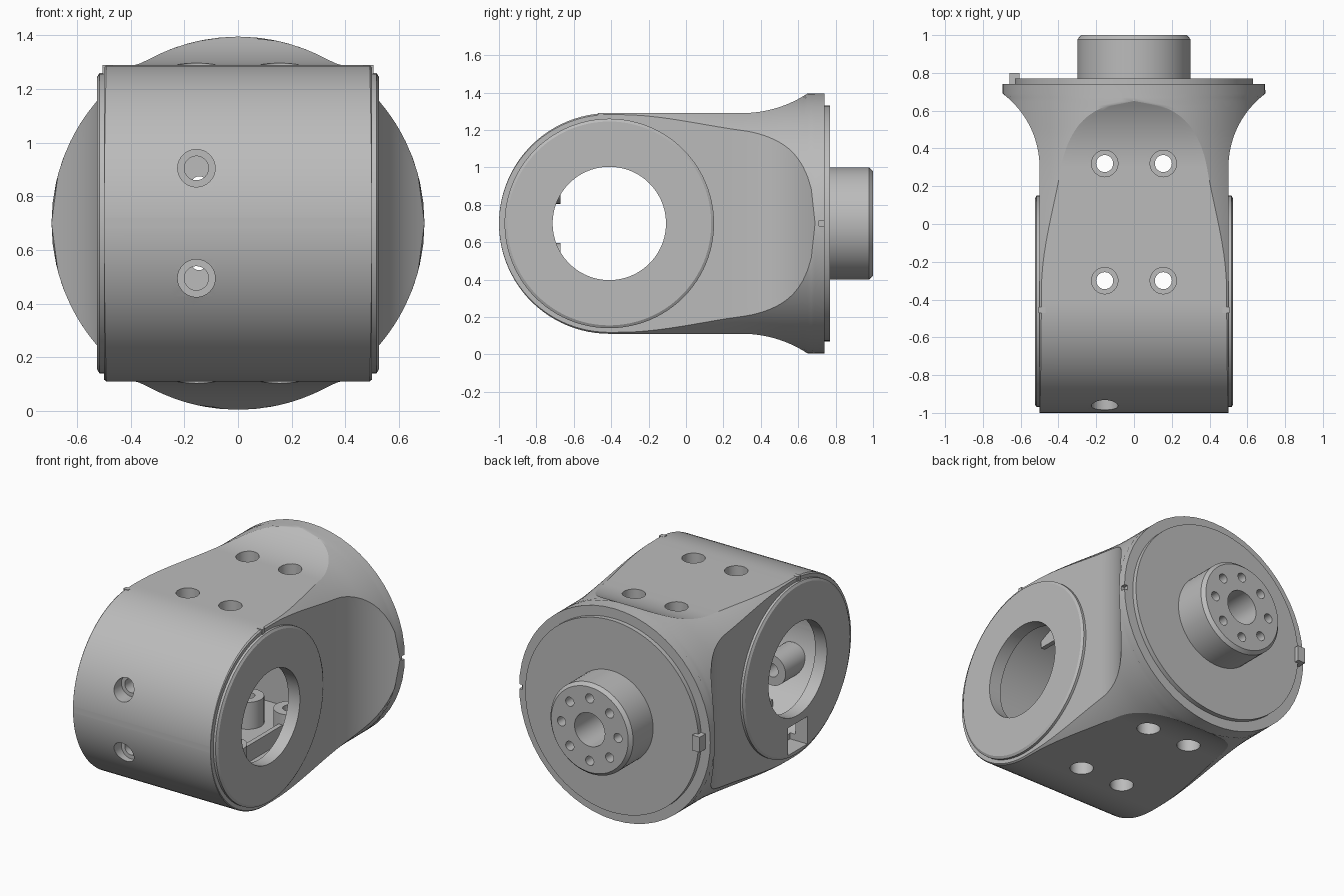
import bpy, bmesh, math

if "Cube" in bpy.data.objects:
    bpy.data.objects.remove(bpy.data.objects["Cube"])

grey = bpy.data.materials.new("cast_grey")
grey.use_nodes = True
GREY = (0.5, 0.5, 0.5, 1)
grey.diffuse_color = GREY
grey.node_tree.nodes["Principled BSDF"].inputs["Base Color"].default_value = GREY

MID = 0.7      # height of the main axis
BORE_Y = -0.41  # centre of the round nose


def make(name, rings):
    """Skin a list of closed rings into a capped solid."""
    bm = bmesh.new()
    loops = [[bm.verts.new(p) for p in ring] for ring in rings]
    n = len(loops[0])
    for a, b in zip(loops, loops[1:]):
        for i in range(n):
            j = (i + 1) % n
            bm.faces.new((a[i], a[j], b[j], b[i]))
    bm.faces.new(loops[0])
    bm.faces.new(loops[-1])
    bmesh.ops.remove_doubles(bm, verts=bm.verts, dist=1e-5)
    bmesh.ops.recalc_face_normals(bm, faces=bm.faces)
    mesh = bpy.data.meshes.new(name)
    bm.to_mesh(mesh)
    bm.free()
    mesh.materials.append(grey)
    ob = bpy.data.objects.new(name, mesh)
    bpy.context.collection.objects.link(ob)
    return ob


def lathe(name, axis, centre, profile, seg=64):
    """Solid of revolution; profile is (position along axis, radius)."""
    k = "xyz".index(axis)
    rings = []
    for t, r in profile:
        ring = []
        for i in range(seg):
            a = math.tau * i / seg
            p = [centre[0] + r * math.cos(a), centre[1] + r * math.sin(a)]
            p.insert(k, t)
            ring.append(p)
        rings.append(ring)
    return make(name, rings)


def box(name, lo, hi):
    corners = [(0, 0), (1, 0), (1, 1), (0, 1)]
    pick = lambda a, i: hi[a] if i else lo[a]
    return make(name, [[(pick(0, i), pick(1, j), z) for i, j in corners]
                       for z in (lo[2], hi[2])])


def section(y, hx, hz, rad, flat=6, arc=14):
    """Rectangle hx by hz with its corners trimmed by a circle."""
    x0 = min(hx, rad)
    b = math.sqrt(max(rad * rad - x0 * x0, 0))
    a = math.sqrt(max(rad * rad - hz * hz, 0))
    t0, t1 = math.atan2(b, x0), math.atan2(min(hz, rad), a)
    q = [(x0, b * i / flat) for i in range(flat)]
    for i in range(arc + 1):
        t = t0 + (t1 - t0) * i / arc
        q.append((rad * math.cos(t), rad * math.sin(t)))
    q += [(a * (1 - i / flat), min(hz, rad)) for i in range(1, flat + 1)]
    half = q + [(-x, z) for x, z in q[-2::-1]]
    full = half + [(x, -z) for x, z in half[-2:0:-1]]
    return [(x, y, MID + z) for x, z in full]


def nose(radius, hx):
    """Sections of the half-round front end."""
    out = []
    for i in range(25):
        t = math.radians(88 * (1 - i / 24))
        hz = radius * math.cos(t)
        out.append(section(BORE_Y - radius * math.sin(t), hx, hz,
                           math.hypot(hx, hz) - 0.01 * hz))
    return out


def cut(targets, cutter):
    for ob in targets:
        mod = ob.modifiers.new("cut", "BOOLEAN")
        mod.operation = "DIFFERENCE"
        mod.solver = "EXACT"
        mod.object = cutter
        bpy.context.view_layer.objects.active = ob
        bpy.ops.object.modifier_apply(modifier=mod.name)
    bpy.data.objects.remove(cutter)


def flare(y, base, r):
    return min(0.695, base + r - math.sqrt(r * r - max(y - 0.3, 0) ** 2))


# Housing: round nose, flat sides, flaring to a round flange
rings = nose(0.59, 0.5)
ys = [-0.35 + 0.065 * i for i in range(10)] + [0.3 + 0.025 * i for i in range(14)]
for y in ys + [0.65, 0.67, 0.69, 0.74]:
    hx, hz = flare(y, 0.5, 0.487), flare(y, 0.59, 0.636)
    if y > 0.685:
        hx = hz = 0.695
    t = min(max((y + 0.35) / 0.85, 0), 1)
    rad = 0.767 - 0.072 * t * t * (3 - 2 * t)
    rings.append(section(y, hx, hz, max(rad, hx, hz)))
housing = make("housing", rings)
cavity = make("cavity", nose(0.5, 0.44) + [section(0.64, 0.44, 0.5, 0.655)])
cut([housing], cavity)

# Side caps around the cross bore
caps = []
for s, side in ((1, "left"), (-1, "right")):
    caps.append(lathe(side + "_cap", "x", (BORE_Y, MID),
                      [(s * 0.47, 0.56), (s * 0.516, 0.56), (s * 0.525, 0.545)], 96))
cut([housing] + caps, lathe("bore", "x", (BORE_Y, MID), [(-0.7, 0.303), (0.7, 0.303)], 96))
cut([housing, caps[1]], box("slot", (-0.6, BORE_Y - 0.1, 0.17), (-0.4, BORE_Y + 0.1, 0.35)))

# Rear plate and spigot with bolt circle
plate = lathe("rear_plate", "y", (0, MID), [(0.73, 0.63), (0.77, 0.63)], 96)
spigot = lathe("spigot", "y", (0, MID), [(0.76, 0.3), (0.978, 0.3), (1.0, 0.28)])
rear = [housing, plate, spigot]
cut(rear, lathe("centre_hole", "y", (0, MID), [(0.55, 0.11), (1.1, 0.11)], 40))
for i in range(8):
    a = math.tau * i / 8
    c = (0.205 * math.cos(a), MID + 0.205 * math.sin(a))
    cut(rear, lathe("bolt_hole", "y", c, [(0.55, 0.03), (1.1, 0.03)], 20))

# Screw holes through the walls, each with a boss inside
parts = [housing, plate, spigot] + caps


def boss(name, axis, c, start, end):
    ob = lathe(name, axis, c, [(start, 0.1), (end, 0.1)], 32)
    lo, hi = min(start, end) - 0.05, max(start, end) + 0.05
    cut([ob], lathe("pilot", axis, c, [(lo, 0.045), (hi, 0.045)], 32))
    parts.append(ob)


for x in (-0.155, 0.155):
    for s, side in ((-1, "lower"), (1, "upper")):
        for y in (-0.3, 0.32):
            cut([housing], lathe("screw_hole", "z", (x, y),
                                 [(MID + s * 0.4, 0.07), (MID + s * 0.7, 0.07)], 32))
            boss(side + "_boss", "z", (x, y), MID + s * 0.497, MID + s * 0.32)
        # Stiffening ribs between the bosses
        z0, z1 = sorted((MID + s * 0.52, MID + s * 0.39))
        for y0, y1 in ((-0.66, -0.39), (-0.21, 0.23)):
            parts.append(box(side + "_rib", (x - 0.015, y0, z0), (x + 0.015, y1, z1)))
for s in (-1, 1):
    c = (-0.155, MID + s * 0.205)
    cut([housing], lathe("front_hole", "y", c, [(-1.1, 0.07), (-0.7, 0.07)], 32))
    boss("front_boss", "y", c, -0.89, -0.67)

# Locating keys
parts.append(box("rear_key", (-0.66, 0.735, 0.65), (-0.605, 0.8, 0.75)))
cut([housing], box("flange_notch", (0.67, 0.71, 0.685), (0.72, 0.76, 0.715)))
for s in (-1, 1):
    parts.append(box("cap_key", (s * 0.487 - 0.018, -0.47, 1.24),
                     (s * 0.487 + 0.018, -0.44, 1.29)))

bpy.ops.object.select_all(action="DESELECT")
for ob in parts:
    ob.select_set(True)
bpy.context.view_layer.objects.active = housing
bpy.ops.object.shade_smooth_by_angle(angle=math.radians(30))
